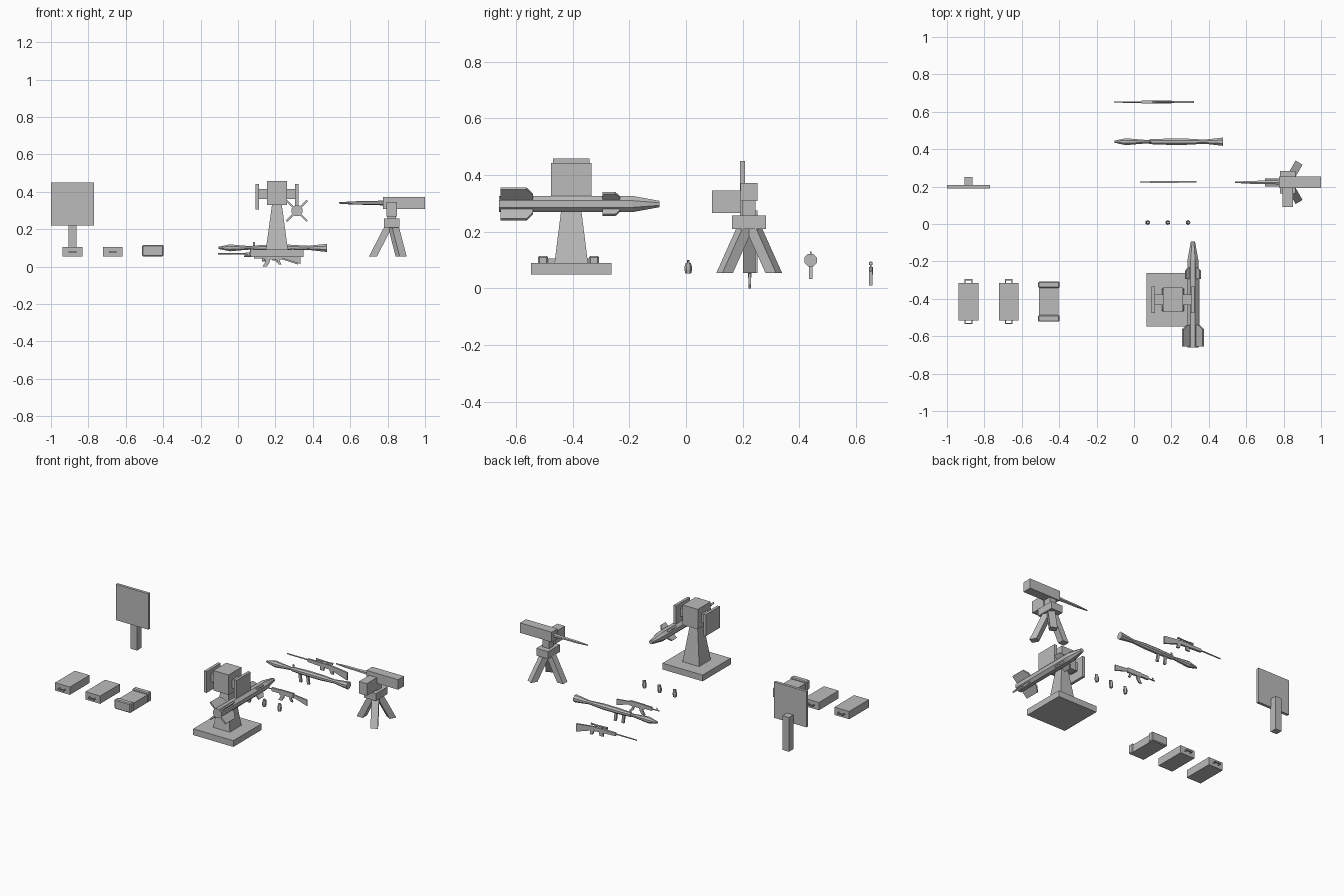
import bpy, bmesh, math
from mathutils import Vector, Matrix

if "Cube" in bpy.data.objects:
    bpy.data.objects.remove(bpy.data.objects["Cube"])

colour = (0.5, 0.5, 0.5, 1)
grey = bpy.data.materials.new("plain_grey")
grey.use_nodes = True
grey.diffuse_color = colour
grey.node_tree.nodes["Principled BSDF"].inputs["Base Color"].default_value = colour


def loft(name, rings):
    """Skin a row of equal-sized rings and cap both ends."""
    bm = bmesh.new()
    loops = [[bm.verts.new(point) for point in ring] for ring in rings]
    for near, far in zip(loops, loops[1:]):
        for i in range(len(near)):
            bm.faces.new((near[i - 1], near[i], far[i], far[i - 1]))
    bm.faces.new(loops[0])
    bm.faces.new(loops[-1])
    bmesh.ops.recalc_face_normals(bm, faces=bm.faces)
    mesh = bpy.data.meshes.new(name)
    bm.to_mesh(mesh)
    bm.free()
    mesh.materials.append(grey)
    obj = bpy.data.objects.new(name, mesh)
    bpy.context.collection.objects.link(obj)
    return obj


def on_axis(axis, along, u, v):
    return Vector({"X": (along, u, v), "Y": (u, along, v), "Z": (u, v, along)}[axis])


def taper(name, axis, start, end, first, last=None, turn=0):
    """Bar between two points; its end rectangles lie square to the axis."""
    spin = Matrix.Rotation(turn, 3, axis)
    rings = []
    for centre, (wide, tall) in ((start, first), (end, last or first)):
        corners = ((-wide, -tall), (wide, -tall), (wide, tall), (-wide, tall))
        rings.append([Vector(centre) + spin @ on_axis(axis, 0, u / 2, v / 2) for u, v in corners])
    return loft(name, rings)


def block(name, x, y, low, wide, deep, high):
    return taper(name, "Z", (x, y, low), (x, y, low + high), (wide, deep))


def turned(name, axis, centre, start, end, radii, sides=8):
    """Faceted round part with evenly spaced radii along its axis."""
    rings = []
    for step, radius in enumerate(radii):
        along = start + (end - start) * step / (len(radii) - 1)
        angles = [math.tau * (i + 0.5) / sides for i in range(sides)]
        rings.append([Vector(centre) + on_axis(axis, along, radius * math.cos(a), radius * math.sin(a))
                      for a in angles])
    return loft(name, rings)


ground = 0.055

# Target sign
sign_x, sign_y = -0.885, 0.2
block("sign_panel", sign_x, sign_y, low=0.22, wide=0.23, deep=0.018, high=0.23)
block("sign_post", sign_x, sign_y + 0.03, low=ground, wide=0.045, deep=0.045, high=0.22)

# Three crates: two with bar handles, one with heavy end caps
crate_y, crate_gap = -0.415, 0.215
for number in range(3):
    crate_x = sign_x + number * crate_gap
    crate = block("crate", crate_x, crate_y, low=ground, wide=0.105, deep=0.2, high=0.05)
    for end in (-1, 1):
        if number == 2:
            cap = block("crate_end_cap", crate_x, crate_y + end * 0.09, low=ground,
                        wide=0.115, deep=0.035, high=0.06)
            bevel = cap.modifiers.new("chamfer", "BEVEL")
            bevel.width, bevel.segments = 0.005, 1
            continue
        block("crate_handle", crate_x, crate_y + end * 0.117, low=0.075,
              wide=0.042, deep=0.006, high=0.008)
        for side in (-1, 1):
            block("handle_bracket", crate_x + side * 0.018, crate_y + end * 0.107, low=0.075,
                  wide=0.006, deep=0.02, high=0.008)

# Launcher stand and head
stand_x, stand_y = 0.208, -0.405
block("launcher_base", stand_x, stand_y, low=0.05, wide=0.285, deep=0.285, high=0.04)
taper("launcher_pedestal", "Z", (stand_x, stand_y, 0.09), (stand_x, stand_y, 0.34),
      first=(0.118, 0.118), last=(0.05, 0.055))
block("launcher_head", stand_x, stand_y, low=0.33, wide=0.108, deep=0.13, high=0.128)
block("head_crossbar", stand_x, stand_y, low=0.36, wide=0.21, deep=0.055, high=0.055)
for name, side in (("right_launch_panel", -1), ("left_launch_panel", 1)):
    block(name, stand_x + side * 0.106, stand_y, low=0.305, wide=0.018, deep=0.143, high=0.137)

# Missile with crossed fins
missile = Vector((0.315, 0, 0.298))
turned("missile_body", "Y", missile, start=-0.66, end=-0.19, radii=(0.031, 0.031))
turned("missile_nose", "Y", missile, start=-0.19, end=-0.093, radii=(0.031, 0.012))


def fins(name, back, front, reach):
    root = 0.01
    shape = ((back, root), (back, reach), (front - reach * 0.3, reach),
             (front, reach * 0.6), (front, root))
    for quarter in range(4):
        angle = math.pi / 4 + quarter * math.pi / 2
        out = Vector((math.cos(angle), 0, math.sin(angle)))
        across = out.cross(Vector((0, 1, 0))) * 0.005
        loft(name, [[missile + Vector((0, y, 0)) + out * r + across * side for y, r in shape]
                    for side in (-1, 1)])


fins("rear_fin", back=-0.655, front=-0.54, reach=0.078)
fins("front_fin", back=-0.295, front=-0.233, reach=0.056)

# Tripod gun
tripod_x, tripod_y = 0.822, 0.223
block("gun_housing", x=0.888, y=tripod_y, low=0.308, wide=0.225, deep=0.06, high=0.064)
block("ammo_box", tripod_x, tripod_y - 0.08, low=0.267, wide=0.055, deep=0.103, high=0.078)
block("gun_stem", tripod_x, tripod_y, low=0.25, wide=0.046, deep=0.046, high=0.07)
block("tripod_head", tripod_x, tripod_y, low=0.21, wide=0.084, deep=0.12, high=0.047)
for third in range(3):
    angle = math.pi / 3 + third * math.tau / 3
    out = Vector((math.cos(angle), math.sin(angle), 0))
    foot = Vector((tripod_x, tripod_y, ground)) + out * 0.1
    hip = Vector((tripod_x, tripod_y, 0.225)) + out * 0.012
    taper("tripod_leg", "Z", foot, hip, first=(0.043, 0.043), turn=angle)
turned("gun_barrel", "X", (0, tripod_y, 0.34), start=0.541, end=0.78,
       radii=(0.004, 0.009, 0.01, 0.013), sides=6)

# Shoulder rocket tube
tube = Vector((0, 0.44, 0.1))
turned("rocket_warhead", "X", tube, start=-0.105, end=0.08, radii=(0.006, 0.02, 0.014, 0.009))
turned("rocket_tube", "X", tube, start=0.08, end=0.477, radii=(0.014, 0.018, 0.018, 0.012, 0.024))
for name, x in (("tube_grip", 0.13), ("tube_trigger_grip", 0.185)):
    taper(name, "Z", tube + Vector((x, 0, 0)), tube + Vector((x + 0.008, 0, -0.067)),
          first=(0.016, 0.012))
block("tube_sight", x=0.085, y=tube.y, low=tube.z, wide=0.01, deep=0.006, high=0.03)

# Short rifle with a curved magazine
rifle_y, thin = 0.225, 0.008
turned("rifle_barrel", "X", (0, rifle_y, 0.055), start=0.033, end=0.14,
       radii=(0.004, 0.004), sides=6)
block("rifle_sight", x=0.048, y=rifle_y, low=0.055, wide=0.006, deep=0.006, high=0.015)
block("rifle_handguard", x=0.112, y=rifle_y, low=0.044, wide=0.055, deep=0.012, high=0.022)
block("rifle_receiver", x=0.188, y=rifle_y, low=0.038, wide=0.1, deep=0.012, high=0.03)
bend = Vector((0.156, rifle_y, 0.02))
taper("rifle_magazine_top", "Z", bend + Vector((0.005, 0, 0.02)), bend, first=(0.024, thin))
taper("rifle_magazine_tip", "Z", bend, bend + Vector((-0.013, 0, -0.02)), first=(0.024, thin))
taper("rifle_grip", "Z", (0.212, rifle_y, 0.04), (0.225, rifle_y, 0.01), first=(0.015, thin))
taper("rifle_stock", "X", (0.235, rifle_y, 0.053), (0.334, rifle_y, 0.033),
      first=(thin, 0.018), last=(thin, 0.038))

# Long scoped rifle
long_y = 0.652
turned("long_rifle_barrel", "X", (0, long_y, 0.068), start=-0.107, end=0.05,
       radii=(0.004, 0.005), sides=6)
taper("long_rifle_body", "X", (0.04, long_y, 0.066), (0.2, long_y, 0.063),
      first=(0.014, 0.018), last=(0.014, 0.027))
taper("long_rifle_magazine", "Z", (0.144, long_y, 0.052), (0.141, long_y, 0.028),
      first=(0.028, thin))
taper("long_rifle_grip", "Z", (0.205, long_y, 0.055), (0.214, long_y, 0.022),
      first=(0.028, 0.012), last=(0.017, 0.012))
taper("long_rifle_stock", "X", (0.2, long_y, 0.063), (0.32, long_y, 0.036),
      first=(0.012, 0.024), last=(0.012, 0.05))
turned("scope", "X", (0, long_y, 0.088), start=0.1, end=0.215,
       radii=(0.008, 0.007, 0.005, 0.005, 0.007), sides=6)
for x in (0.14, 0.18):
    block("scope_mount", x, long_y, low=0.07, wide=thin, deep=0.006, high=0.018)

# Three hand canisters
for number in range(3):
    x, y = 0.073 + number * 0.108, 0.008
    turned("canister", "Z", (x, y, 0), start=0.052, end=0.09,
           radii=(0.01, 0.013, 0.013, 0.009), sides=6)
    block("canister_cap", x, y, low=0.088, wide=0.012, deep=0.01, high=0.012)
    block("canister_lever", x + 0.008, y, low=0.07, wide=0.009, deep=0.006, high=0.028)
